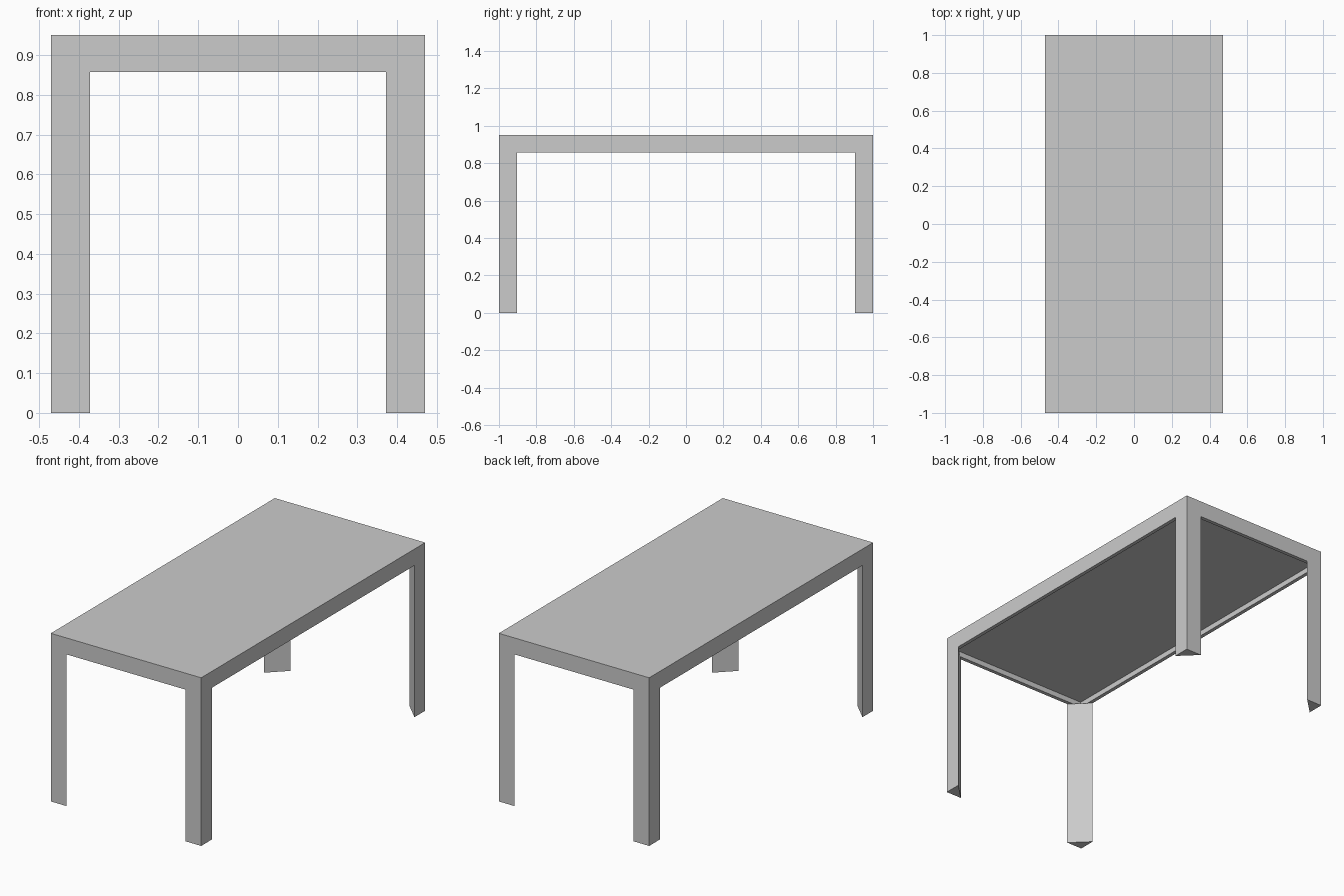
import bpy, bmesh

if "Cube" in bpy.data.objects:
    bpy.data.objects.remove(bpy.data.objects["Cube"])

HX, HY, TOP, UNDER = 0.47, 1.0, 0.95, 0.857   # half sizes, top height, rim bottom
LIP, RECESS = 0.03, 0.03                      # rim width and underside depth
LEG_X, LEG_Y = 0.098, 0.096                   # leg size along each side


def prism(bm, corners, z0, z1):
    """Extrude a flat outline from z0 to z1 and return its bottom face."""
    bottom = bm.faces.new([bm.verts.new((x, y, z0)) for x, y in corners])
    ext = bmesh.ops.extrude_face_region(bm, geom=[bottom], use_keep_orig=True)
    for v in ext["geom"]:
        if isinstance(v, bmesh.types.BMVert):
            v.co.z = z1
    bmesh.ops.recalc_face_normals(bm, faces=bm.faces)
    return bottom


def finish(bm, name):
    bmesh.ops.recalc_face_normals(bm, faces=bm.faces)
    mesh = bpy.data.meshes.new(name)
    bm.to_mesh(mesh)
    bm.free()
    obj = bpy.data.objects.new(name, mesh)
    bpy.context.collection.objects.link(obj)
    return obj


# Table top with a shallow recess underneath, leaving a narrow rim
bm = bmesh.new()
base = prism(bm, [(-HX, -HY), (HX, -HY), (HX, HY), (-HX, HY)], UNDER, TOP)
bmesh.ops.inset_region(bm, faces=[base], thickness=LIP)
ext = bmesh.ops.extrude_face_region(bm, geom=[base])
for v in ext["geom"]:
    if isinstance(v, bmesh.types.BMVert):
        v.co.z += RECESS
if base.is_valid:
    bmesh.ops.delete(bm, geom=[base], context="FACES_ONLY")
finish(bm, "table_top")

# Triangular legs, flush with each outer corner
for sx, side in ((-1, "left"), (1, "right")):
    for sy, end in ((-1, "front"), (1, "back")):
        bm = bmesh.new()
        prism(bm, [(sx * HX, sy * HY), (sx * (HX - LEG_X), sy * HY),
                   (sx * HX, sy * (HY - LEG_Y))], 0, UNDER)
        finish(bm, f"{end}_{side}_leg")
